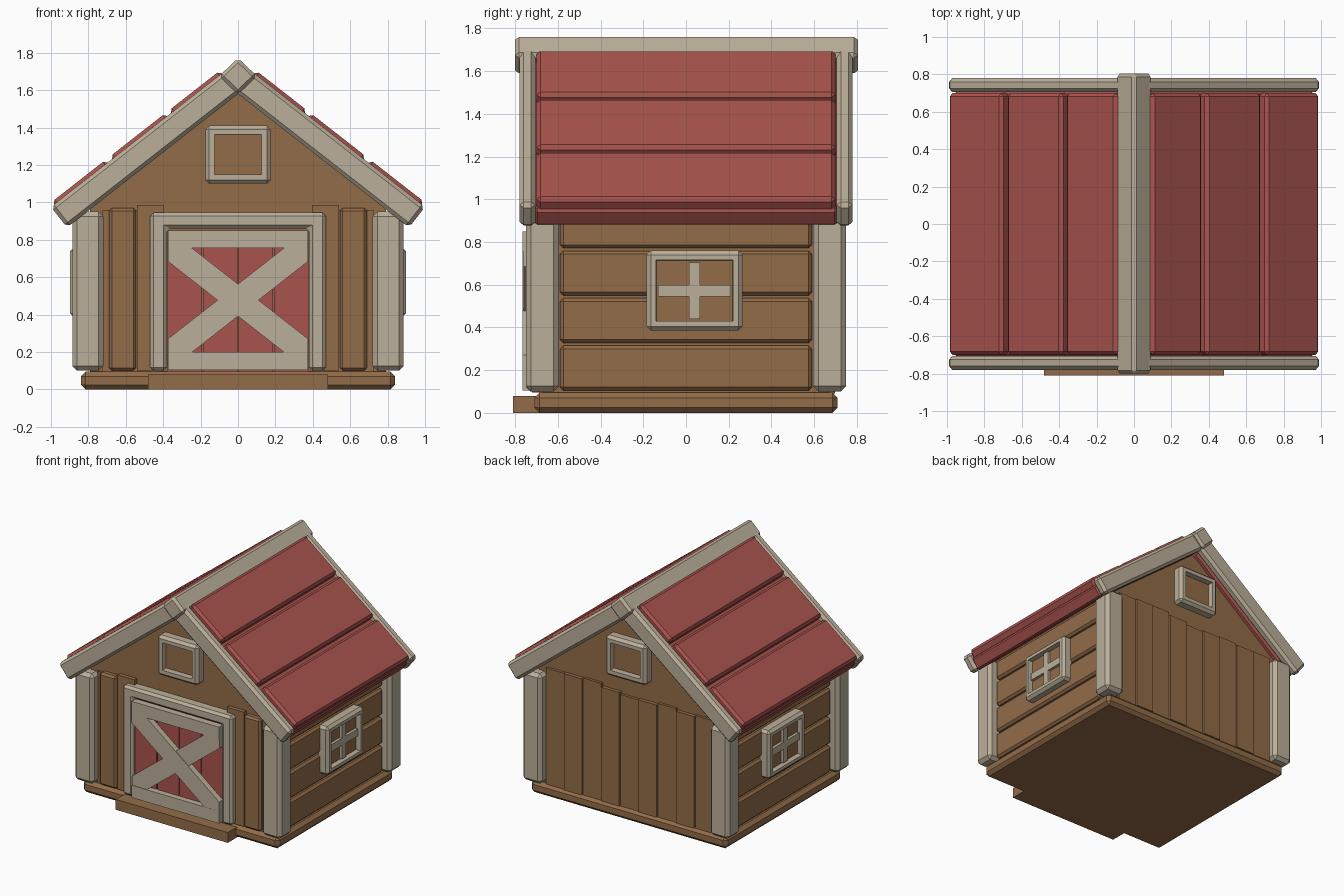
import bpy, bmesh, math, random
from mathutils import Matrix, Vector

cube = bpy.data.objects.get("Cube")
if cube:
    bpy.data.objects.remove(cube)


def material(name, rgb):
    m = bpy.data.materials.new(name)
    m.use_nodes = True
    m.diffuse_color = (*rgb, 1)
    m.node_tree.nodes["Principled BSDF"].inputs["Base Color"].default_value = (*rgb, 1)
    return m


BEIGE = material("beige trim", (0.50, 0.43, 0.32))
BROWN = material("brown timber", (0.29, 0.15, 0.066))
RED = material("barn red", (0.40, 0.088, 0.075))


def finish(name, bm, *mats):
    bmesh.ops.recalc_face_normals(bm, faces=bm.faces)
    mesh = bpy.data.meshes.new(name)
    bm.to_mesh(mesh)
    bm.free()
    for m in mats:
        mesh.materials.append(m)
    ob = bpy.data.objects.new(name, mesh)
    bpy.context.collection.objects.link(ob)
    return ob


def chamfer(bm, width):
    if width:
        bmesh.ops.bevel(bm, geom=bm.edges[:], offset=width, segments=1,
                        affect='EDGES', clamp_overlap=True)


def box_mesh(x, y, z, bevel):
    bm = bmesh.new()
    bmesh.ops.create_cube(bm, size=1)
    size = [abs(r[1] - r[0]) for r in (x, y, z)]
    mid = [(r[0] + r[1]) / 2 for r in (x, y, z)]
    bmesh.ops.scale(bm, vec=size, verts=bm.verts)
    bmesh.ops.translate(bm, vec=mid, verts=bm.verts)
    chamfer(bm, bevel)
    return bm


def box(name, mat, x, y, z, bevel=0.0):
    return finish(name, box_mesh(x, y, z, bevel), mat)


def prism(name, mat, outline, y, bevel=0.0):
    """Outline in x and z, extruded along y."""
    bm = bmesh.new()
    face = bm.faces.new([bm.verts.new((px, y[0], pz)) for px, pz in outline])
    ext = bmesh.ops.extrude_face_region(bm, geom=[face])
    verts = [g for g in ext["geom"] if isinstance(g, bmesh.types.BMVert)]
    bmesh.ops.translate(bm, vec=(0, y[1] - y[0], 0), verts=verts)
    bmesh.ops.recalc_face_normals(bm, faces=bm.faces)
    chamfer(bm, bevel)
    return finish(name, bm, mat)


def window(name, x, y, z, facing, border, depth):
    """Chamfered block with its outward face inset and sunk to make the pane."""
    bm = box_mesh(x, y, z, 0.02)
    out = Vector(facing)
    bm.normal_update()
    pane = max(bm.faces, key=lambda f: f.normal.dot(out) * 10 + f.calc_area())
    bmesh.ops.inset_region(bm, faces=[pane], thickness=border - 0.02)
    bmesh.ops.inset_region(bm, faces=[pane], thickness=0.002)
    bmesh.ops.translate(bm, vec=out * -depth, verts=pane.verts[:])
    pane.material_index = 1
    return finish(name, bm, BEIGE, BROWN)


PITCH = math.radians(38)
EAVE = 1.58  # underside of the roof at the centre line


def roof_board(name, mat, side, u, y, w, bevel):
    """u runs down the slope, w is the height above its underside."""
    bm = box_mesh(u, y, w, bevel)
    bm.transform(Matrix.Translation((0, 0, EAVE)) @ Matrix.Rotation(PITCH, 4, 'Y'))
    if side < 0:
        bm.transform(Matrix.Scale(-1, 4, (1, 0, 0)))
    return finish(name, bm, mat)


# Base and body
box("base", BROWN, (-0.84, 0.84), (-0.71, 0.71), (0, 0.095), 0.025)
box("door_step", BROWN, (-0.48, 0.48), (-0.81, -0.65), (0, 0.08))
half = 0.79
shoulder = EAVE - half * math.tan(PITCH)
prism("gable_body", BROWN, [(-half, 0.05), (half, 0.05), (half, shoulder),
                            (0, EAVE), (-half, shoulder)], (-0.67, 0.67))

# Both sides
for s, side in ((1, "left"), (-1, "right")):
    for y, end in ((-1, "front"), (1, "back")):
        box(f"{end}_{side}_post", BEIGE, (s * 0.72, s * 0.885),
            (y * 0.595, y * 0.75), (0.1, 0.95), 0.025)
        roof_board(f"{end}_{side}_rake", BEIGE, s, (-0.04, 1.16),
                   (y * 0.705, y * 0.78), (0, 0.14), 0.02)
    for i in range(4):
        z = 0.105 + i * 0.222
        box(f"{side}_wall_plank", BROWN, (s * 0.76, s * 0.83), (-0.59, 0.59),
            (z, min(z + 0.21, 0.93)), 0.016)
    window(f"{side}_window", (s * 0.8, s * 0.897), (-0.185, 0.265), (0.385, 0.76),
           (s, 0, 0), 0.055, 0.04)
    box(f"{side}_window_upright", BEIGE, (s * 0.84, s * 0.88), (0.015, 0.065), (0.44, 0.705))
    box(f"{side}_window_crossbar", BEIGE, (s * 0.84, s * 0.879), (-0.13, 0.21), (0.545, 0.6))

    # Roof slab with three planks on top
    roof_board(f"{side}_roof_slab", RED, s, (0, 1.15), (-0.71, 0.71), (0, 0.1), 0.015)
    for u in ((0.0, 0.345), (0.37, 0.745), (0.775, 1.14)):
        roof_board(f"{side}_roof_plank", RED, s, u, (-0.7, 0.7), (0.08, 0.158), 0.018)

    # Front wall planks
    box(f"front_{side}_thin_plank", BROWN, (s * 0.4, s * 0.725), (-0.685, -0.6), (0.09, 0.96))
    box(f"front_{side}_outer_plank", BROWN, (s * 0.545, s * 0.69), (-0.715, -0.6), (0.1, 0.97), 0.015)
    box(f"front_{side}_inner_plank", BROWN, (s * 0.395, s * 0.54), (-0.7, -0.6), (0.1, 0.985))

# Ridge beam, square section standing on its edge
r = 0.097
prism("ridge_beam", BEIGE, [(0, 1.675 - r), (r + 0.004, 1.675), (0, 1.675 + r),
                            (-r - 0.004, 1.675)], (-0.8, 0.805), 0.018)

# Back wall planks with uneven tops
random.seed(4)
for i in range(9):
    x = -0.72 + i * 0.16
    box("back_plank", BROWN, (x + 0.003, x + 0.157),
        (0.6, 0.69 + 0.008 * (i % 2)), (0.09, random.uniform(0.95, 1.0)))

# Gable windows
for y, end in ((-1, "front"), (1, "back")):
    window(f"{end}_gable_window", (-0.175, 0.175), (y * 0.65, y * 0.745), (1.1, 1.41),
           (0, y, 0), 0.06, 0.045)

# Door
X, TOP, BOTTOM = 0.375, 0.755, 0.2
prism("door_frame", BEIGE, [(-0.47, 0.1), (-0.47, 0.945), (0.47, 0.945), (0.47, 0.1),
                            (0.38, 0.1), (0.38, 0.86), (-0.38, 0.86), (-0.38, 0.1)],
      (-0.748, -0.65), 0.018)
for i in range(4):
    x = -0.38 + i * 0.19
    box("door_plank", RED, (x + 0.003, x + 0.187), (-0.72, -0.65), (0.095, 0.85))
for z, part in ((0.105, "bottom"), (TOP, "top")):
    box(f"door_{part}_rail", BEIGE, (-X, X), (-0.766, -0.7), (z, z + 0.095))
for s in (1, -1):
    prism("door_brace", BEIGE,
          [(-s * X, TOP), (-s * (X - 0.13), TOP), (s * X, BOTTOM + 0.07),
           (s * X, BOTTOM), (s * (X - 0.13), BOTTOM), (-s * X, TOP - 0.07)],
          (-0.763 - 0.002 * s, -0.7))
